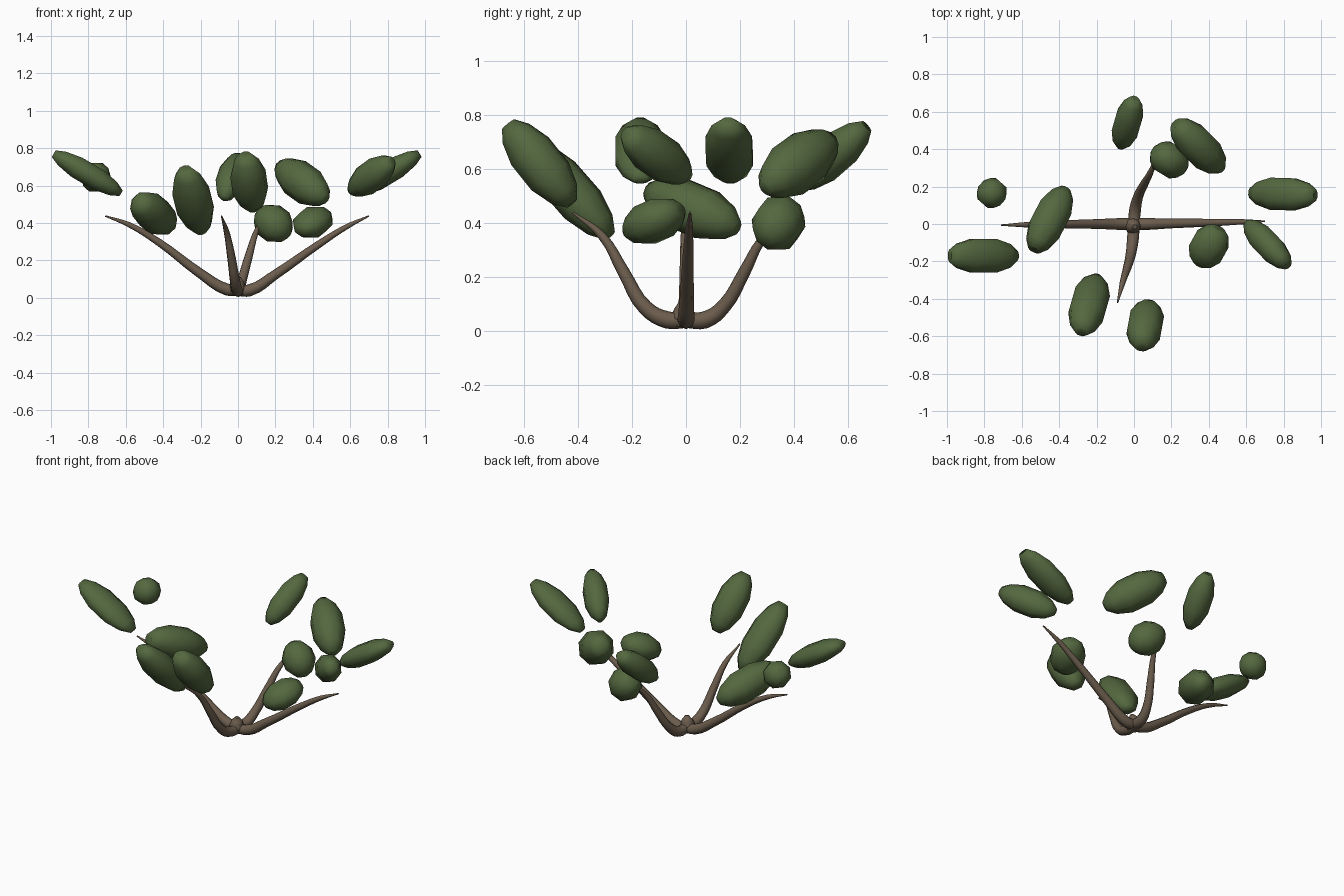
import bpy, bmesh, math
from mathutils import Vector, Matrix

if "Cube" in bpy.data.objects:
    bpy.data.objects.remove(bpy.data.objects["Cube"])


def material(name, rgb):
    m = bpy.data.materials.new(name)
    m.diffuse_color = (*rgb, 1)
    m.use_nodes = True
    m.node_tree.nodes["Principled BSDF"].inputs["Base Color"].default_value = m.diffuse_color
    return m


GREEN = material("leaf green", (0.088, 0.138, 0.05))
BARK = material("bark brown", (0.15, 0.11, 0.075))


def add_mesh(name, mesh, mat):
    mesh.materials.clear()
    mesh.materials.append(mat)
    mesh.polygons.foreach_set("use_smooth", [True] * len(mesh.polygons))
    ob = bpy.data.objects.new(name, mesh)
    bpy.context.collection.objects.link(ob)
    return ob


# Foliage pod: eight-sided lathe between two tips, with a small dimple at the top
PROFILE = [(-1, 0), (-1, .28), (-.76, .68), (-.32, .98), (.32, .98),
           (.76, .70), (1, .34), (.94, 0)]


def pod(name, low, high, width, thick):
    low, high = Vector(low), Vector(high)
    axis = (high - low).normalized()
    side = axis.cross((0, 0, 1)).normalized()
    over = side.cross(axis)
    mid, half = (low + high) / 2, (high - low).length / 2 + 0.012
    bm = bmesh.new()
    rings = []
    for t, r in PROFILE:
        c = mid + axis * half * t
        if r == 0:
            rings.append([bm.verts.new(c)])
            continue
        rings.append([bm.verts.new(c + side * math.cos(a) * r * width / 2
                                   + over * math.sin(a) * r * thick / 2)
                      for a in [(k + .5) * math.pi / 4 for k in range(8)]])
    for a, b in zip(rings, rings[1:]):
        for k in range(8):
            n = (k + 1) % 8
            if len(a) == 1:
                bm.faces.new((a[0], b[k], b[n]))
            elif len(b) == 1:
                bm.faces.new((a[k], a[n], b[0]))
            else:
                bm.faces.new((a[k], a[n], b[n], b[k]))
    bmesh.ops.recalc_face_normals(bm, faces=bm.faces)
    mesh = bpy.data.meshes.new(name)
    bm.to_mesh(mesh)
    bm.free()
    add_mesh(name, mesh, GREEN)


# low tip, high tip, width, thickness
PODS = [
    ((-.635, -.17, .565), (-.975, -.17, .765), .20, .13),
    ((.63, .165, .565), (.96, .155, .765), .19, .13),
    ((-.37, .18, .385), (-.53, -.13, .515), .20, .20),
    ((-.20, -.29, .36), (-.28, -.57, .68), .21, .17),
    ((.08, -.43, .48), (.04, -.65, .755), .20, .18),
    ((-.07, .42, .54), (.0, .66, .75), .155, .15),
    ((.46, .30, .535), (.23, .53, .70), .20, .21),
    ((.61, -.0, .575), (.815, -.215, .725), .15, .17),
    ((.35, -.21, .365), (.45, -.03, .445), .21, .16),
    ((.26, .30, .345), (.12, .385, .45), .19, .20),
    ((-.72, .13, .61), (-.80, .20, .68), .165, .165),
]
for i, p in enumerate(PODS):
    pod(f"foliage_{i + 1}", *p)


# Tapered curved branches
def branch(name, pts):
    cu = bpy.data.curves.new(name, "CURVE")
    cu.dimensions = "3D"
    cu.bevel_depth = 1
    cu.bevel_resolution = 2
    cu.resolution_u = 4
    cu.use_fill_caps = True
    sp = cu.splines.new("BEZIER")
    sp.bezier_points.add(len(pts) - 1)
    for bp, (x, y, z, r) in zip(sp.bezier_points, pts):
        bp.co = (x, y, z)
        bp.radius = r
        bp.handle_left_type = bp.handle_right_type = "AUTO"
    tmp = bpy.data.objects.new("tmp", cu)
    bpy.context.collection.objects.link(tmp)
    bpy.context.view_layer.update()
    dg = bpy.context.evaluated_depsgraph_get()
    mesh = bpy.data.meshes.new_from_object(tmp.evaluated_get(dg))
    bpy.data.objects.remove(tmp)
    add_mesh(name, mesh, BARK)


branch("left_branch", [(0, 0, .04, .03), (-.06, 0, .045, .032), (-.2, 0, .13, .026),
                       (-.42, -.002, .295, .02), (-.58, -.004, .39, .014), (-.71, -.006, .438, .004)])
branch("right_branch", [(0, 0, .04, .03), (.06, 0, .04, .032), (.2, .003, .125, .026),
                        (.43, .008, .285, .02), (.58, .012, .38, .014), (.70, .015, .438, .004)])
branch("front_branch", [(0, 0, .04, .03), (-.005, -.07, .04, .032), (-.015, -.15, .085, .028),
                        (-.035, -.23, .215, .023), (-.06, -.31, .35, .016), (-.088, -.42, .438, .004)])
branch("back_branch", [(0, 0, .04, .03), (.005, .07, .04, .032), (.02, .14, .09, .027),
                       (.055, .215, .215, .023), (.09, .28, .335, .016), (.125, .37, .425, .004)])

# Knob where the branches meet
branch("root_knob", [(-.005, -.01, .015, .035), (-.005, -.01, .05, .045), (0, -.01, .085, .034), (.004, -.015, .112, .012)])
